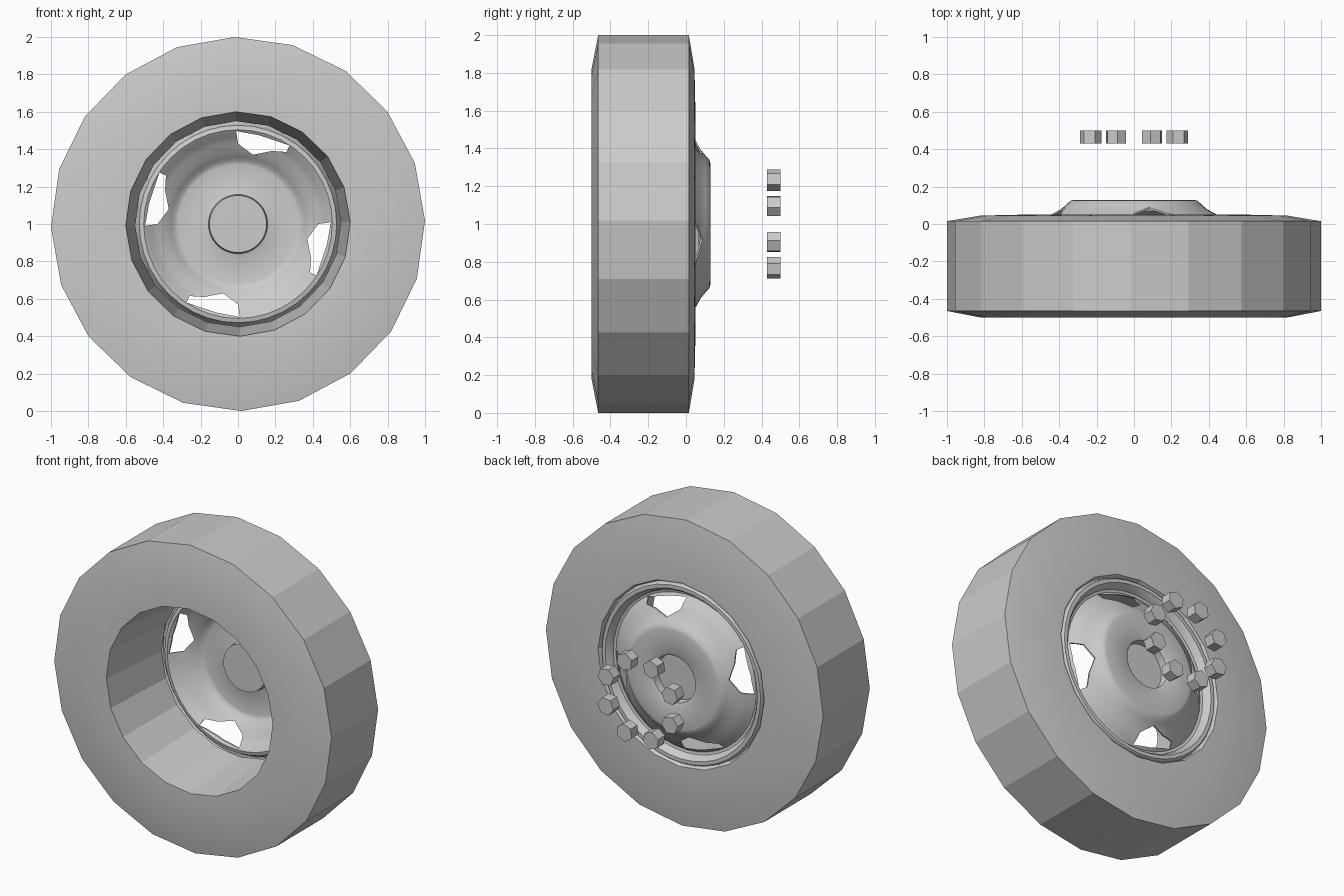
import bpy, bmesh
from math import sin, cos, pi, radians
from mathutils import Matrix, Vector

cube = bpy.data.objects.get("Cube")
if cube:
    bpy.data.objects.remove(cube, do_unlink=True)

grey = bpy.data.materials.new("plain grey")
grey.use_nodes = True
grey.diffuse_color = (0.6, 0.6, 0.6, 1)
grey.node_tree.nodes["Principled BSDF"].inputs["Base Color"].default_value = (0.6, 0.6, 0.6, 1)

AXLE = Vector((0, 0, 1))


def finish(name, bm, angle):
    """Turn a bmesh into a shaded object."""
    bmesh.ops.remove_doubles(bm, verts=bm.verts, dist=0.0005)
    bmesh.ops.recalc_face_normals(bm, faces=bm.faces)
    mesh = bpy.data.meshes.new(name)
    bm.to_mesh(mesh)
    bm.free()
    mesh.materials.append(grey)
    ob = bpy.data.objects.new(name, mesh)
    bpy.context.collection.objects.link(ob)
    select(ob)
    if angle:
        bpy.ops.object.shade_smooth_by_angle(angle=radians(angle))
    return ob


def select(ob):
    bpy.ops.object.select_all(action="DESELECT")
    ob.select_set(True)
    bpy.context.view_layer.objects.active = ob


def lathe(name, profile, sides, angle, closed=False, turn=0.0):
    """Spin (radius, y) points around the axle."""
    bm = bmesh.new()
    verts = [bm.verts.new((r * cos(turn), y, 1 + r * sin(turn))) for r, y in profile]
    pairs = list(zip(verts, verts[1:] + verts[:1]))
    edges = [bm.edges.new(p) for p in (pairs if closed else pairs[:-1])]
    bmesh.ops.spin(bm, geom=verts + edges, cent=AXLE, axis=(0, 1, 0),
                   angle=2 * pi, steps=sides, use_merge=True)
    return finish(name, bm, angle)


def add_prism(bm, points, y0, y1):
    """Extrude an (x, z) outline from y0 to y1."""
    face = bm.faces.new([bm.verts.new((x, y0, z)) for x, z in points])
    out = bmesh.ops.extrude_face_region(bm, geom=[face])["geom"]
    moved = [v for v in out if isinstance(v, bmesh.types.BMVert)]
    bmesh.ops.translate(bm, verts=moved, vec=(0, y1 - y0, 0))


# Tyre with flat tread, shallow sidewalls and a tapering inner barrel
lathe("tyre", [(0.6, -0.5), (0.82, -0.5), (1, -0.465), (1, 0.015), (0.82, 0.045),
               (0.6, 0.05), (0.585, 0.02), (0.55, 0.0)],
      20, 15, closed=True, turn=radians(1))

# Pressed rim: rolled bead, groove, domed disc and recessed centre cap
rim = lathe("rim", [(0.585, 0.025), (0.57, 0.045), (0.55, 0.045), (0.535, 0.025), (0.525, 0.0),
                    (0.505, -0.005), (0.485, 0.01), (0.465, 0.03), (0.435, 0.05),
                    (0.39, 0.075), (0.36, 0.1), (0.338, 0.121), (0.32, 0.125), (0.17, 0.125),
                    (0.155, 0.118), (0.15, 0.07), (0, 0.07)], 40, 40)
solid = rim.modifiers.new("thickness", "SOLIDIFY")
solid.thickness = 0.008
solid.offset = 0

# Four vent openings, each a quarter turn on from the last
vent = [(-0.01, 0.497), (0.11, 0.475), (0.275, 0.42), (0.26, 0.385), (0.18, 0.39),
        (0.08, 0.37), (0.0, 0.43)]
bm = bmesh.new()
for quarter in range(4):
    c, s = cos(quarter * pi / 2), sin(quarter * pi / 2)
    add_prism(bm, [(x * c - z * s, 1 + x * s + z * c) for x, z in vent], -0.2, 0.3)
cutter = finish("vent_cutter", bm, 0)
cutter.hide_render = True
cut = rim.modifiers.new("vents", "BOOLEAN")
cut.operation = "DIFFERENCE"
cut.object = cutter
select(rim)
for mod in list(rim.modifiers):
    if mod.type in {"SOLIDIFY", "BOOLEAN"}:
        bpy.ops.object.modifier_apply(modifier=mod.name)
bpy.data.objects.remove(cutter, do_unlink=True)
rim.data.materials.clear()
rim.data.materials.append(grey)

# Ring of eight loose hexagonal nuts behind the wheel
for i in range(8):
    a = (i + 0.5) * pi / 4
    cx, cz = 0.25 * cos(a), 1 + 0.25 * sin(a)
    bm = bmesh.new()
    add_prism(bm, [(cx + 0.058 * cos(a + k * pi / 3 + pi / 6), cz + 0.058 * sin(a + k * pi / 3 + pi / 6))
                   for k in range(6)], 0.43, 0.5)
    finish(f"wheel_nut_{i + 1}", bm, 0)
